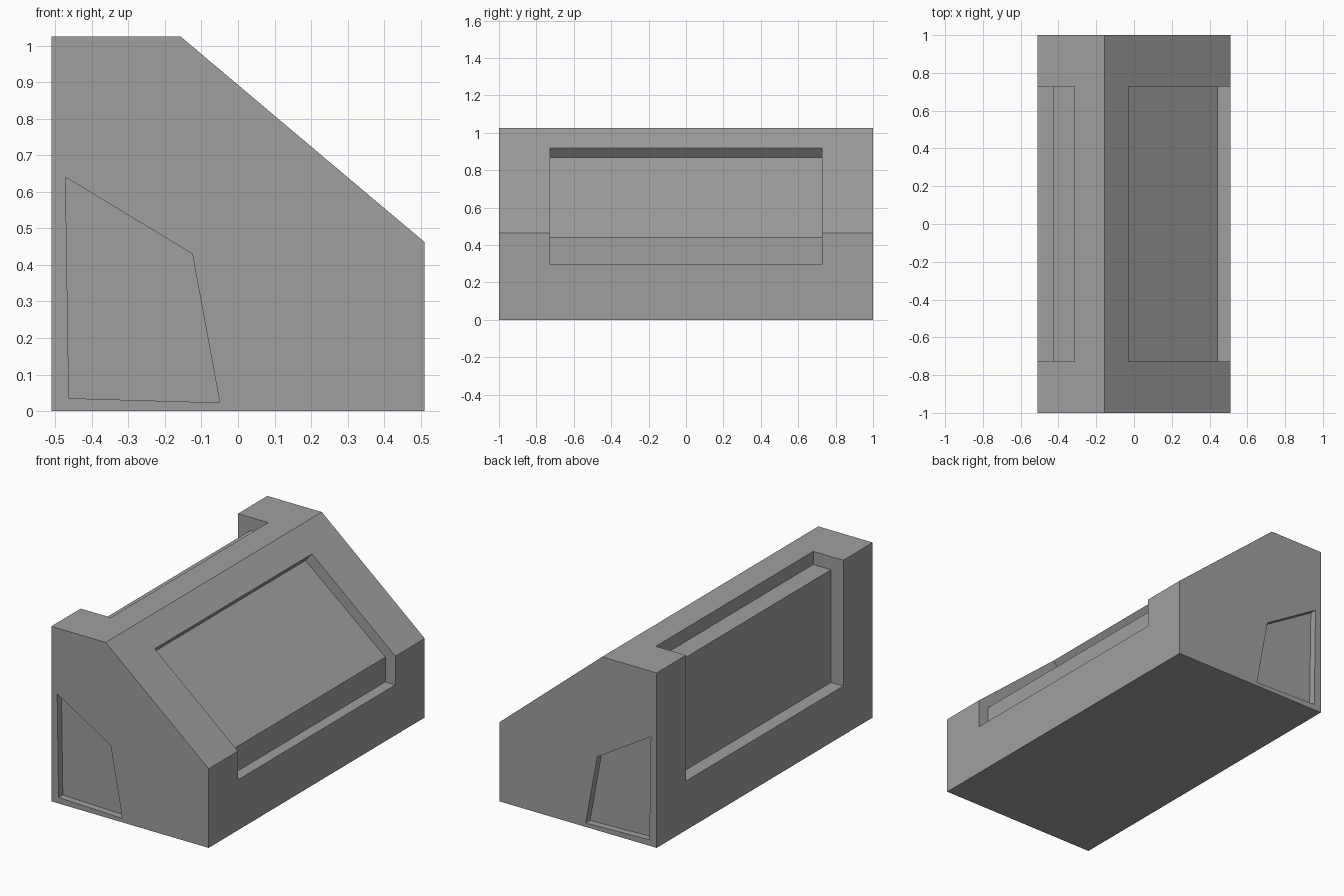
import bpy
import bmesh
from mathutils import Vector

cube = bpy.data.objects.get("Cube")
if cube:
    bpy.data.objects.remove(cube, do_unlink=True)

grey = bpy.data.materials.new("concrete_grey")
grey.use_nodes = True
colour = (0.35, 0.35, 0.35, 1)
grey.diffuse_color = colour
grey.node_tree.nodes["Principled BSDF"].inputs["Base Color"].default_value = colour


def prism(name, profile, y0, y1):
    """Extrude an x-z profile along y."""
    bm = bmesh.new()
    face = bm.faces.new([bm.verts.new((x, y0, z)) for x, z in profile])
    ext = bmesh.ops.extrude_face_region(bm, geom=[face])
    verts = [g for g in ext["geom"] if isinstance(g, bmesh.types.BMVert)]
    bmesh.ops.translate(bm, vec=Vector((0, y1 - y0, 0)), verts=verts)
    bmesh.ops.recalc_face_normals(bm, faces=bm.faces)
    mesh = bpy.data.meshes.new(name)
    bm.to_mesh(mesh)
    bm.free()
    mesh.materials.append(grey)
    obj = bpy.data.objects.new(name, mesh)
    bpy.context.collection.objects.link(obj)
    return obj


def carve(target, cutter):
    """Subtract the cutter from the target, then remove it."""
    cutter.hide_render = True
    mod = target.modifiers.new(cutter.name, "BOOLEAN")
    mod.operation = "DIFFERENCE"
    mod.solver = "EXACT"
    mod.object = cutter
    bpy.context.view_layer.objects.active = target
    bpy.ops.object.modifier_apply(modifier=mod.name)
    bpy.data.objects.remove(cutter, do_unlink=True)


# Main block with a sloping side
body = prism("barrier_body", [(-0.51, 0), (0.51, 0), (0.51, 0.463),
                              (-0.157, 1.025), (-0.51, 1.025)], -1, 1)

# Long recess that follows the slope and wraps over the lower edge
half = 0.728
carve(body, prism("slope_recess", [(-0.072, 0.868), (0.445, 0.44), (0.445, 0.295),
                                   (0.7, 0.295), (0.7, 1.07), (0.099, 1.07)], -half, half))

# Long stepped recess in the upright side and the top
carve(body, prism("upright_recess", [(-0.6, 0.288), (-0.43, 0.288), (-0.43, 0.948),
                                     (-0.315, 0.948), (-0.315, 1.1), (-0.6, 1.1)], -half, half))

# Shallow four-sided panels sunk into both ends
panel = [(-0.472, 0.64), (-0.125, 0.43), (-0.05, 0.023), (-0.463, 0.035)]
depth = 0.04
for name, y0, y1 in (("front_panel", -1.1, depth - 1), ("back_panel", 1 - depth, 1.1)):
    carve(body, prism(name, panel, y0, y1))
